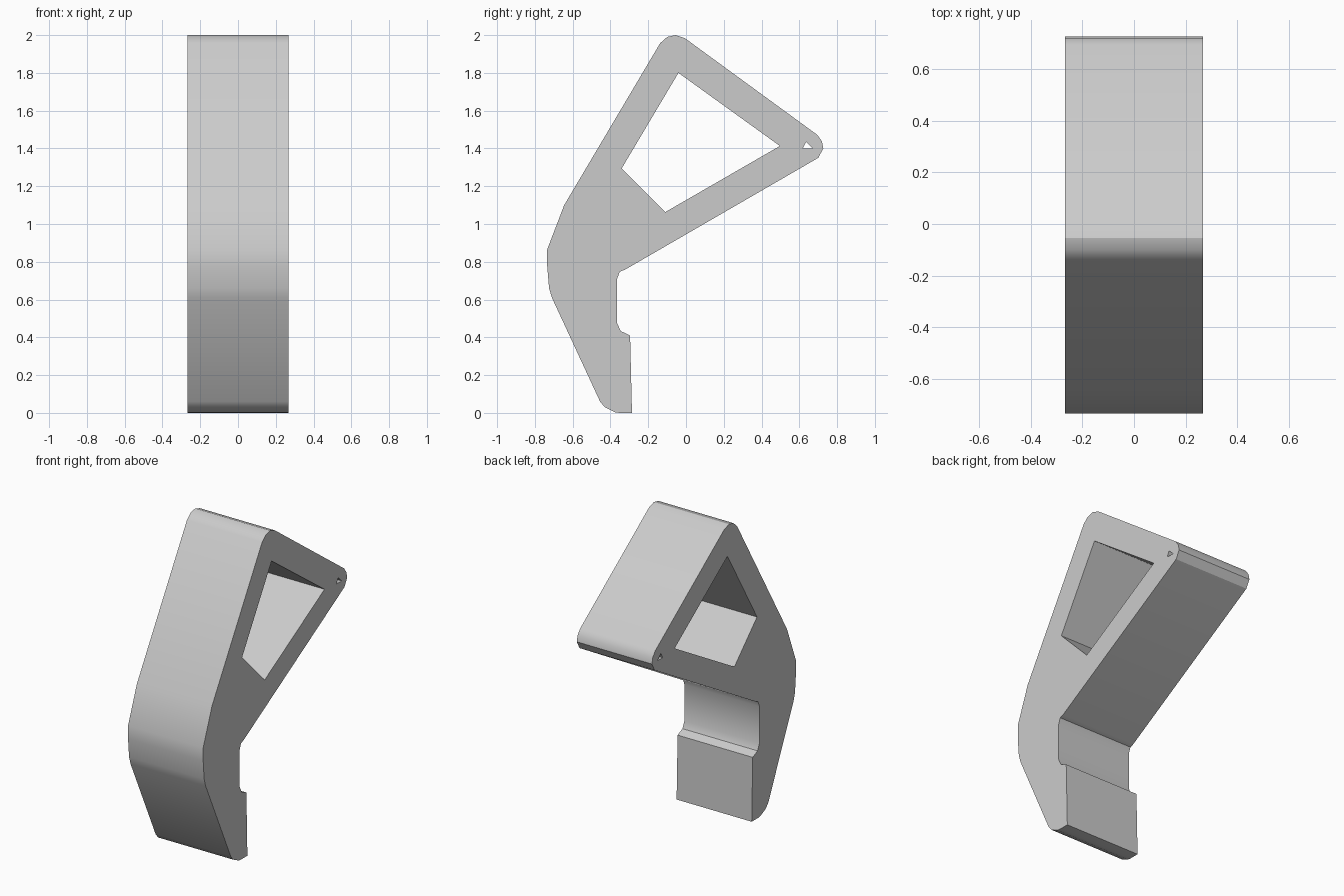
import bpy
import bmesh
from math import radians

cube = bpy.data.objects.get("Cube")
if cube:
    bpy.data.objects.remove(cube, do_unlink=True)

HALF_WIDTH = 0.267

# Side outline (y, z): foot, rear notch, arm tip, top corner, front edge
outline = [
    (-0.286, 0), (-0.296, 0.41), (-0.345, 0.433), (-0.365, 0.475),
    (-0.365, 0.71), (-0.35, 0.748), (-0.325, 0.757),
    (0.70, 1.35), (0.727, 1.4), (0.72, 1.437), (0.695, 1.472),
    (-0.005, 1.983), (-0.055, 2), (-0.1, 1.99), (-0.137, 1.957),
    (-0.645, 1.10), (-0.735, 0.865), (-0.735, 0.78), (-0.725, 0.66),
    (-0.71, 0.61), (-0.455, 0.06), (-0.43, 0.03), (-0.375, 0.003), (-0.35, 0),
]
# Large window and the small pin hole near the arm tip
window = [(-0.04, 1.80), (0.497, 1.413), (-0.11, 1.063), (-0.34, 1.295)]
pin_hole = [(0.619, 1.40), (0.635, 1.435), (0.672, 1.40)]


def add_loop(bm, points):
    verts = [bm.verts.new((-HALF_WIDTH, y, z)) for y, z in points]
    return [bm.edges.new((v, verts[(i + 1) % len(verts)])) for i, v in enumerate(verts)]


# Fill the pierced profile and extrude it across the width
bm = bmesh.new()
edges = [e for loop in (outline, window, pin_hole) for e in add_loop(bm, loop)]
bmesh.ops.triangle_fill(bm, edges=edges, use_beauty=True, use_dissolve=False, normal=(-1, 0, 0))
result = bmesh.ops.extrude_face_region(bm, geom=bm.faces[:], use_keep_orig=True)
moved = [g for g in result["geom"] if isinstance(g, bmesh.types.BMVert)]
bmesh.ops.translate(bm, verts=moved, vec=(2 * HALF_WIDTH, 0, 0))
bmesh.ops.recalc_face_normals(bm, faces=bm.faces[:])

mesh = bpy.data.meshes.new("bracket_hook")
bm.to_mesh(mesh)
bm.free()
bracket = bpy.data.objects.new("bracket_hook", mesh)
bpy.context.collection.objects.link(bracket)

# Plain grey plastic
grey = bpy.data.materials.new("light_grey")
grey.use_nodes = True
colour = (0.6, 0.6, 0.6, 1)
grey.diffuse_color = colour
grey.node_tree.nodes["Principled BSDF"].inputs["Base Color"].default_value = colour
mesh.materials.append(grey)

# Soft bends, crisp side edges
bpy.ops.object.select_all(action="DESELECT")
bracket.select_set(True)
bpy.context.view_layer.objects.active = bracket
bpy.ops.object.shade_smooth_by_angle(angle=radians(30))
